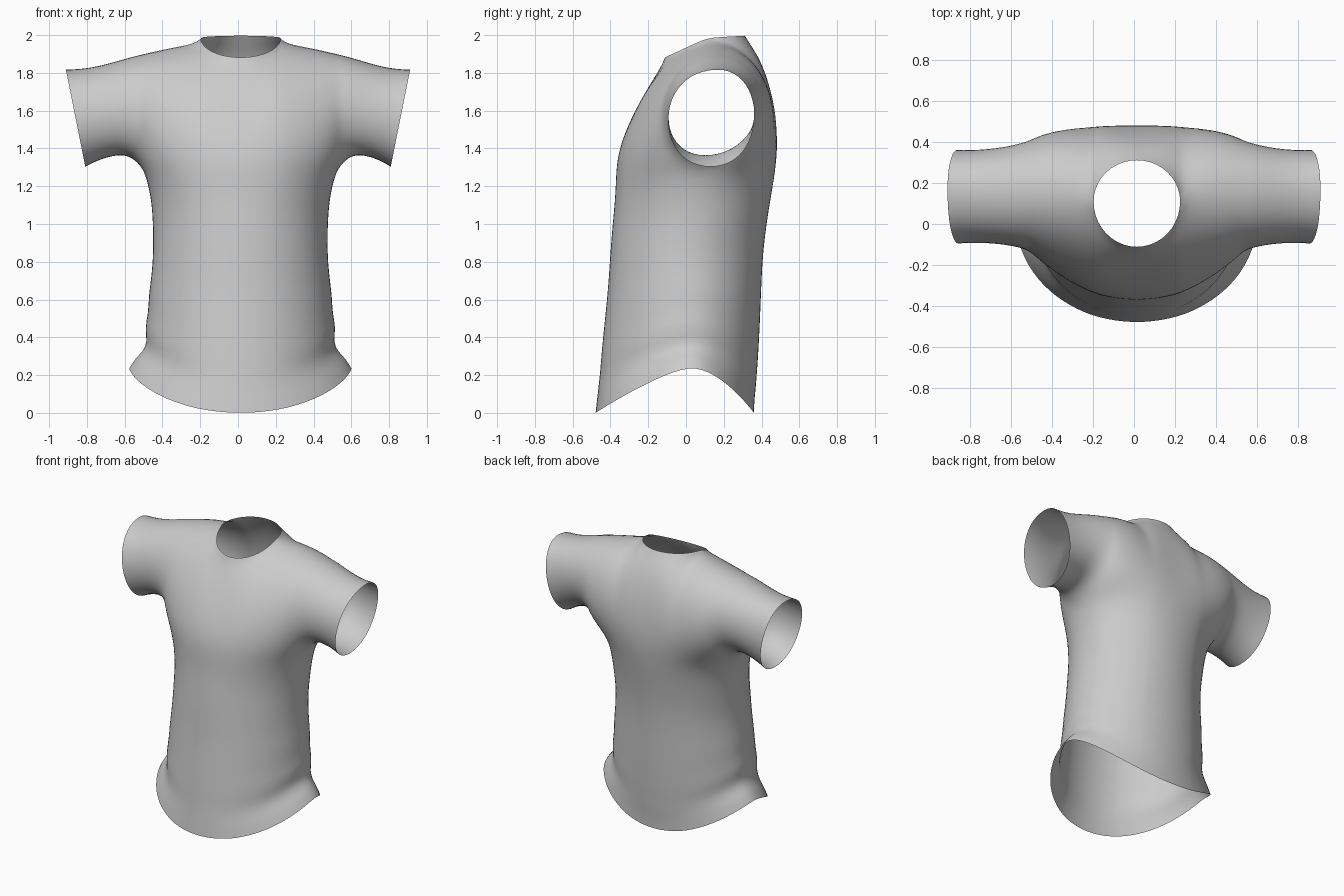
import bpy, bmesh
from math import sin, sqrt, pi
from mathutils import Vector

if "Cube" in bpy.data.objects:
    bpy.data.objects.remove(bpy.data.objects["Cube"], do_unlink=True)

ARMPIT_X, ARMPIT_Z = 0.52, 1.27
NECK_R, NECK_Y, CUFF_X = 0.215, 0.10, 0.92
STEPS = 12


def smooth_table(keys, x):
    """Cubic interpolation through (x, value) keys."""
    n = len(keys)
    if x <= keys[0][0]:
        return keys[0][1]
    for i in range(n - 1):
        (x0, v0), (x1, v1) = keys[i], keys[i + 1]
        if x <= x1:
            def slope(k):
                a, b = keys[max(k - 1, 0)], keys[min(k + 1, n - 1)]
                return (b[1] - a[1]) / (b[0] - a[0])
            h = x1 - x0
            t = (x - x0) / h
            return ((2*t**3 - 3*t**2 + 1) * v0 + (t**3 - 2*t**2 + t) * h * slope(i)
                    + (3*t**2 - 2*t**3) * v1 + (t**3 - t**2) * h * slope(i + 1))
    return keys[-1][1]


# Shoulder ridge and sleeve underside, keyed by distance from the middle
ridge_z = [(.21, 1.985), (.3, 1.968), (.4, 1.945), (.52, 1.917), (.65, 1.88), (.78, 1.838), (.92, 1.82)]
ridge_y = [(.21, .11), (.3, .15), (.52, .16), (.92, .17)]
under_z = [(.52, 1.27), (.56, 1.33), (.62, 1.36), (.72, 1.345), (.92, 1.3)]
under_y = [(.52, .05), (.62, .09), (.92, .13)]

# Curve handles of the front and back panels: lower y, upper y, lower rise, upper drop
X_KEYS = (0, .21, .36, .52, .64, CUFF_X)
handles = {
    -1: [(-.385, -.365, -.325, -.25, -.2, -.18), (-.18, -.18, -.18, -.185, -.18, -.18),
         (.2, .19, .14, .04, 0, 0), (.16, .08, .03, 0, 0, 0)],
    1: [(.51, .54, .56, .54, .48, .435), (.44, .47, .5, .51, .465, .435),
        (.2, .19, .14, .04, 0, 0), (.13, .03, 0, 0, 0, 0)],
}

# Torso rings from hem to chest: front z, side lift, half width, front y, back y
rings = [(.0, .242, .592, -.48, .36), (.07, .225, .56, -.472, .363),
         (.13, .2, .52, -.465, .37), (.2, .18, .494, -.457, .375),
         (.29, .165, .51, -.45, .382), (.4, .13, .49, -.44, .388),
         (.55, .08, .488, -.424, .395), (.7, .03, .472, -.41, .4),
         (.87, 0, .462, -.4, .41), (1.02, 0, .466, -.387, .43),
         (1.14, 0, .482, -.378, .455), (1.21, 0, .5, -.375, .467)]


def ring_y(front, back, c, side):
    mid = .05 if front > -.4 else .02
    return mid + c * ((front if side < 0 else back) - mid)


def column(x, side):
    """Points from the hem (or sleeve underside) up to the neck or shoulder."""
    ax, pts = abs(x), []
    u = min(ax / ARMPIT_X, 1)
    c = sqrt(1 - u * u)
    if ax <= ARMPIT_X:
        for z, lift, a, front, back in rings:
            pts.append(Vector((x / ARMPIT_X * a, ring_y(front, back, c, side),
                               z + lift * (1 - c ** (1.3 if side < 0 else 1.8)))))
        p0 = Vector((x, ring_y(-.377, .475, c, side), ARMPIT_Z))
    else:
        p0 = Vector((x, smooth_table(under_y, ax), smooth_table(under_z, ax)))
    p3 = Vector((x, smooth_table(ridge_y, ax), smooth_table(ridge_z, ax)))
    if ax < NECK_R:
        n = sqrt(1 - (ax / NECK_R) ** 2)
        p3.y += side * NECK_R * n + (NECK_Y - p3.y) * n
        p3.z += (-.105 if side < 0 else .012) * n
    low_y, high_y, rise, drop = [smooth_table(list(zip(X_KEYS, h)), ax) for h in handles[side]]
    p1 = Vector((x, low_y, p0.z + rise))
    p2 = Vector((x, high_y, p3.z - drop))
    tilt = max(0, min(1, (ax - .6) / .32)) * .2
    for i in range(STEPS + 1):
        t = i / STEPS
        s = 1 - t
        p = s**3 * p0 + 3*s*s*t * p1 + 3*s*t*t * p2 + t**3 * p3
        p.x -= (1 if x > 0 else -1) * tilt * (1.86 - p.z)
        pts.append(p)
    # The body hangs slightly towards its left between the cuffs
    hang = Vector((.014 * (1 - (ax / CUFF_X) ** 4), 0, 0))
    return [p + hang for p in pts]


# Columns are packed closely where the neck and the armholes close
half = [NECK_R * sin(i * pi / 10) for i in range(1, 5)] + [NECK_R]
half += [.25, .3, .35, .4, .445, .485, .51, ARMPIT_X]
half += [.54, .57, .61, .67, .74, .83, CUFF_X]
stations = [-x for x in reversed(half)] + [0] + half

# Shirt shell: front and back panels welded at shoulders, sides and underarms
bm = bmesh.new()
for side in (-1, 1):
    cols = [[bm.verts.new(p) for p in column(x, side)] for x in stations]
    for a, b in zip(cols, cols[1:]):
        n = min(len(a), len(b))
        a, b = a[-n:], b[-n:]
        for i in range(n - 1):
            quad = [a[i], b[i], b[i + 1], a[i + 1]]
            bm.faces.new(quad if side < 0 else quad[::-1])
bmesh.ops.remove_doubles(bm, verts=bm.verts, dist=.0005)

# Relax the cloth over the chest, shoulders and underarms, keeping the open edges
loose = [v for v in bm.verts if v.co.z > 1.05 and not v.is_boundary]
for _ in range(6):
    bmesh.ops.smooth_vert(bm, verts=loose, factor=.5,
                          use_axis_x=True, use_axis_y=True, use_axis_z=True)
for f in bm.faces:
    f.smooth = True

mesh = bpy.data.meshes.new("shirt")
bm.to_mesh(mesh)
bm.free()
shirt = bpy.data.objects.new("shirt", mesh)
bpy.context.collection.objects.link(shirt)
subdivision = shirt.modifiers.new("smooth_cloth", 'SUBSURF')
subdivision.levels = subdivision.render_levels = 1

cloth = bpy.data.materials.new("light grey cloth")
cloth.use_nodes = True
colour = (.6, .6, .6, 1)
cloth.diffuse_color = colour
cloth.node_tree.nodes["Principled BSDF"].inputs["Base Color"].default_value = colour
mesh.materials.append(cloth)
